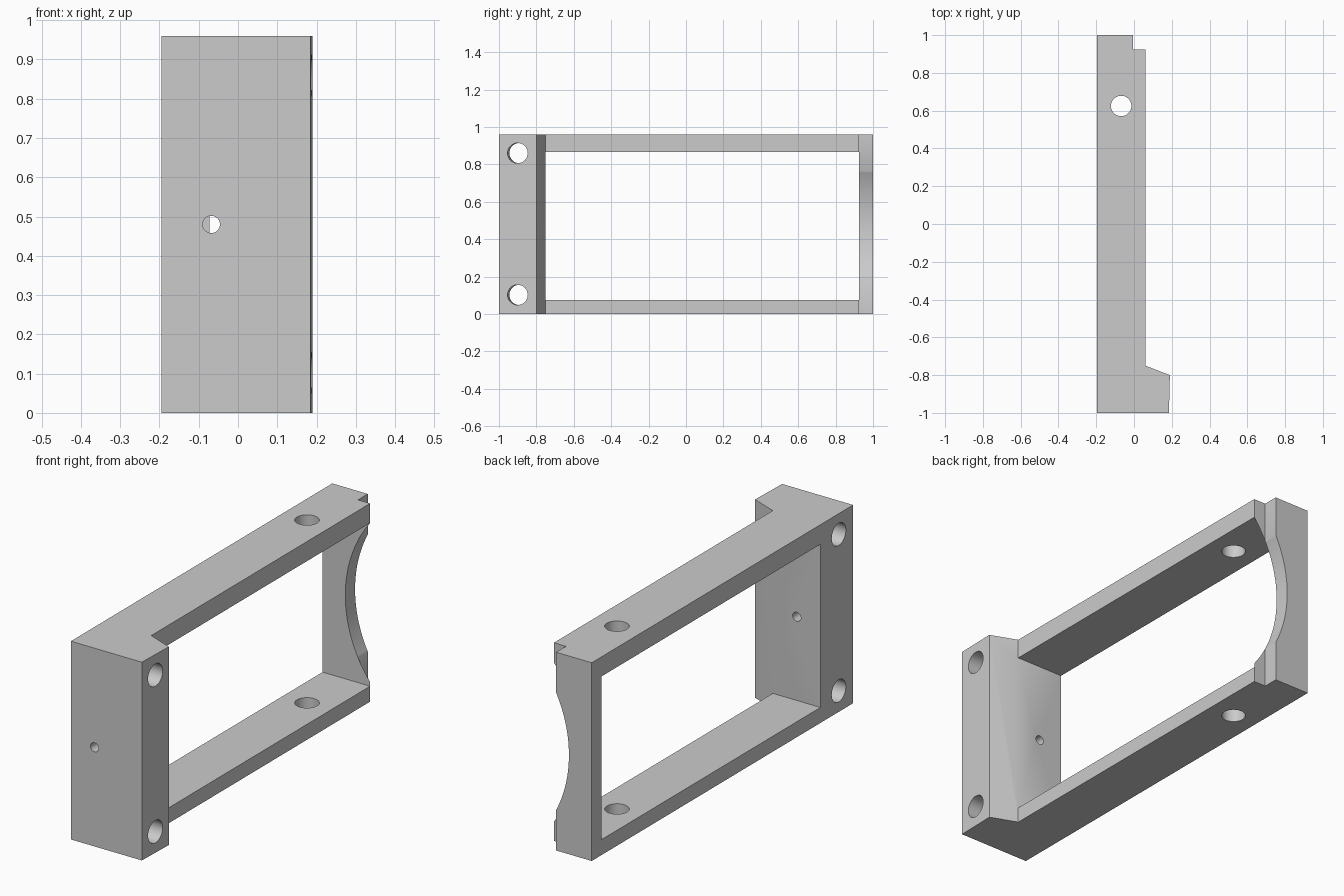
import bpy
import bmesh
import math
from mathutils import Matrix, Vector

if "Cube" in bpy.data.objects:
    bpy.data.objects.remove(bpy.data.objects["Cube"])

HEIGHT = 0.96
MID = HEIGHT / 2

grey = bpy.data.materials.new("plain grey")
grey.use_nodes = True
colour = (0.6, 0.6, 0.6, 1)
grey.diffuse_color = colour
grey.node_tree.nodes["Principled BSDF"].inputs["Base Color"].default_value = colour


def add_object(name, bm):
    bmesh.ops.recalc_face_normals(bm, faces=bm.faces)
    mesh = bpy.data.meshes.new(name)
    bm.to_mesh(mesh)
    bm.free()
    mesh.materials.append(grey)
    obj = bpy.data.objects.new(name, mesh)
    bpy.context.collection.objects.link(obj)
    return obj


def rod(name, centre, axis, radius, length, sides=48):
    """Cylinder around a centre, along an axis."""
    bm = bmesh.new()
    turn = Vector(axis).to_track_quat("Z", "Y").to_matrix().to_4x4()
    bmesh.ops.create_cone(bm, cap_ends=True, segments=sides, radius1=radius,
                          radius2=radius, depth=length,
                          matrix=Matrix.Translation(centre) @ turn)
    return add_object(name, bm)


def box(name, low, high):
    bm = bmesh.new()
    low, high = Vector(low), Vector(high)
    bmesh.ops.create_cube(bm, size=1, matrix=Matrix.Translation((low + high) / 2)
                          @ Matrix.Diagonal((*(high - low), 1)))
    return add_object(name, bm)


# Frame body: plan outline with thick front block and rear step, extruded up
outline = [(-0.195, -1), (0.185, -1), (0.19, -0.8), (0.06, -0.75),
           (0.06, 0.925), (-0.005, 0.925), (-0.005, 1), (-0.195, 1)]
bm = bmesh.new()
base = bm.faces.new([bm.verts.new((x, y, 0)) for x, y in outline])
top = bmesh.ops.extrude_face_region(bm, geom=[base])["geom"]
bmesh.ops.translate(bm, vec=(0, 0, HEIGHT),
                    verts=[v for v in top if isinstance(v, bmesh.types.BMVert)])
frame = add_object("frame", bm)

# Central window, rail hole, front hole and curved recess in the rear wall
depth, half = 0.068, 0.283
arc = (half ** 2 + depth ** 2) / (2 * depth)
cutters = [
    box("window_cutter", (-0.4, -0.75, 0.075), (0.4, 0.925, 0.865)),
    rod("rail_hole_cutter", (-0.068, 0.625, MID), (0, 0, 1), 0.054, 1.4),
    rod("front_hole_cutter", (-0.068, -0.9, MID), (0, 1, 0), 0.022, 0.5, 32),
    rod("recess_cutter", (-0.005 - depth + arc, 1, MID), (0, 1, 0), arc, 0.16, 192),
]

# Mounting holes, square to the slightly tilted block face
for label, z in (("lower", 0.102), ("upper", 0.86)):
    tilt = Vector((0.2, -0.005, 0)).normalized()
    cutters.append(rod(label + "_mount_hole_cutter", (0.187, -0.9, z),
                       tilt, 0.054, 1.2))

bpy.context.view_layer.objects.active = frame
for cutter in cutters:
    cutter.hide_render = True
    cut = frame.modifiers.new(cutter.name, "BOOLEAN")
    cut.operation = "DIFFERENCE"
    cut.solver = "EXACT"
    cut.object = cutter
    bpy.ops.object.modifier_apply(modifier=cut.name)
    bpy.data.objects.remove(cutter)

# Smooth hole walls and recess, crisp edges elsewhere
bpy.ops.object.select_all(action="DESELECT")
frame.select_set(True)
bpy.ops.object.shade_smooth_by_angle(angle=math.radians(30))
